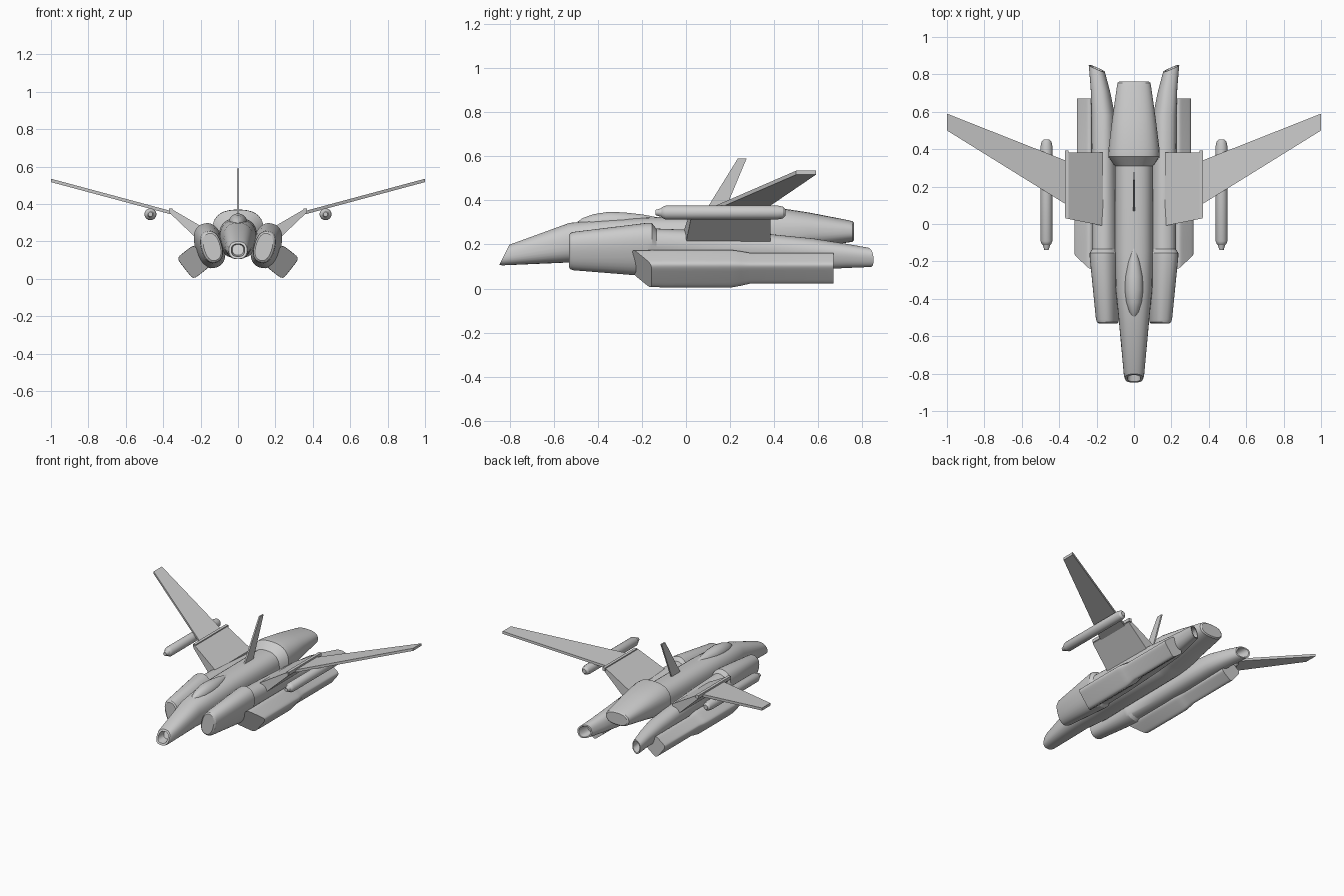
import bpy, bmesh, math
from mathutils import Vector


def finish(name, bm, mirror):
    bmesh.ops.recalc_face_normals(bm, faces=bm.faces)
    me = bpy.data.meshes.new(name)
    bm.to_mesh(me)
    bm.free()
    me.shade_smooth()
    me.set_sharp_from_angle(angle=math.radians(28))
    ob = bpy.data.objects.new(name, me)
    bpy.context.collection.objects.link(ob)
    if mirror:
        ob.modifiers.new("Mirror", 'MIRROR')
    return ob


def loft(name, sections, power=2.0, tilt=0.0, n=32, mirror=False):
    """Section: (y, centre x, centre z, half width, half height, shear_u, shear_v)."""
    bm = bmesh.new()
    t = math.radians(tilt)
    rings = []
    for s in sections:
        y, cx, cz, hw, hh, su, sv = (tuple(s) + (0, 0))[:7]
        ring = []
        for i in range(n):
            a = 2 * math.pi * (i + 0.5) / n
            c, d = math.cos(a), math.sin(a)
            u = hw * math.copysign(abs(c) ** (2 / power), c)
            v = hh * math.copysign(abs(d) ** (2 / power), d)
            ring.append(bm.verts.new((cx + u * math.cos(t) + v * math.sin(t),
                                      y + su * u + sv * v,
                                      cz - u * math.sin(t) + v * math.cos(t))))
        rings.append(ring)
    for a, b in zip(rings, rings[1:]):
        for i in range(n):
            j = (i + 1) % n
            bm.faces.new((a[i], a[j], b[j], b[i]))
    bm.faces.new(rings[0])
    bm.faces.new(rings[-1])
    return finish(name, bm, mirror)


def hull(name, pts, mirror=False):
    bm = bmesh.new()
    for p in pts:
        bm.verts.new(Vector(p))
    bmesh.ops.convex_hull(bm, input=bm.verts)
    bmesh.ops.dissolve_limit(bm, angle_limit=0.01, verts=bm.verts, edges=bm.edges)
    return finish(name, bm, mirror)


# Fuselage with slanted, recessed nose opening and flared rear engine
loft("fuselage", [
    (-0.77, 0, 0.155, 0.030, 0.028, 0, 0.5),
    (-0.825, 0, 0.153, 0.036, 0.034, 0, 0.5),
    (-0.825, 0, 0.153, 0.048, 0.046, 0, 0.5),
    (-0.81, 0, 0.155, 0.054, 0.050, 0, 0.5),
    (-0.53, 0, 0.208, 0.080, 0.090),
    (-0.35, 0, 0.213, 0.098, 0.103),
    (-0.15, 0, 0.220, 0.102, 0.104),
    (0.31, 0, 0.222, 0.102, 0.103),
    (0.36, 0, 0.255, 0.138, 0.114),
    (0.40, 0, 0.258, 0.137, 0.112),
    (0.56, 0, 0.263, 0.117, 0.082),
    (0.735, 0, 0.260, 0.092, 0.051),
    (0.755, 0, 0.259, 0.088, 0.047),
    (0.762, 0, 0.259, 0.078, 0.040),
], power=2.5)

# Teardrop canopy
loft("canopy", [
    (-0.505, 0, 0.288, 0.005, 0.006),
    (-0.47, 0, 0.290, 0.027, 0.030),
    (-0.42, 0, 0.294, 0.042, 0.044),
    (-0.35, 0, 0.300, 0.050, 0.049),
    (-0.28, 0, 0.302, 0.047, 0.044),
    (-0.20, 0, 0.304, 0.033, 0.033),
    (-0.12, 0, 0.308, 0.010, 0.014),
], n=20)

# Side nacelles: intake, step, long body and outward-curving hollow nozzle
loft("side_nacelle", [
    (-0.532, 0.139, 0.170, 0.043, 0.074),
    (-0.525, 0.140, 0.170, 0.052, 0.083),
    (-0.51, 0.142, 0.170, 0.056, 0.088),
    (-0.18, 0.152, 0.177, 0.077, 0.122),
    (-0.155, 0.152, 0.177, 0.077, 0.122),
    (-0.135, 0.150, 0.170, 0.068, 0.103),
    (0.10, 0.152, 0.166, 0.066, 0.098),
    (0.38, 0.158, 0.162, 0.064, 0.085),
    (0.58, 0.164, 0.156, 0.060, 0.070),
    (0.72, 0.180, 0.149, 0.050, 0.055, 0.2),
    (0.832, 0.199, 0.142, 0.042, 0.043, 0.45),
    (0.832, 0.199, 0.142, 0.034, 0.035, 0.45),
    (0.76, 0.190, 0.145, 0.028, 0.030, 0.3),
], power=2.4, tilt=16, mirror=True)

# Lower boxy pods with slanted front
loft("lower_pod", [
    (-0.20, 0.237, 0.090, 0.059, 0.072, 0.75),
    (-0.10, 0.237, 0.090, 0.060, 0.073),
    (0.21, 0.237, 0.090, 0.060, 0.073),
    (0.25, 0.237, 0.091, 0.056, 0.067),
    (0.29, 0.237, 0.092, 0.050, 0.060),
    (0.67, 0.237, 0.092, 0.050, 0.060),
], power=6, tilt=38, n=40, mirror=True)

# Angled inner wing panels and hinge rails
profile = [(0.165, 0.19), (0.20, 0.195), (0.365, 0.352), (0.365, 0.37),
           (0.35, 0.37), (0.165, 0.262)]
hull("wing_panel", [(x, y, z) for x, z in profile
                    for y in (-0.01 + 0.2 * (x - 0.165), 0.383)], mirror=True)
hull("wing_hinge", [(x, y, z) for x in (0.35, 0.37) for y in (0.035, 0.393)
                    for z in (0.355, 0.377)], mirror=True)

# Outer swept wings
hull("wing", [(0.36, y, z) for y in (0.103, 0.337) for z in (0.345, 0.363)] +
     [(1.0, y, z) for y in (0.50, 0.59) for z in (0.517, 0.535)], mirror=True)

# Tail fin
hull("tail_fin", [(x, y, z) for x in (-0.005, 0.005)
                  for y, z in ((0.065, 0.315), (0.16, 0.315), (0.275, 0.59), (0.235, 0.59))])

# Underwing missiles
loft("missile", [(y, 0.468, 0.345, r, r) for y, r in (
    (-0.138, 0.012), (-0.112, 0.020), (-0.108, 0.025), (-0.092, 0.032),
    (0.415, 0.032), (0.44, 0.027), (0.452, 0.015))], n=20, mirror=True)
